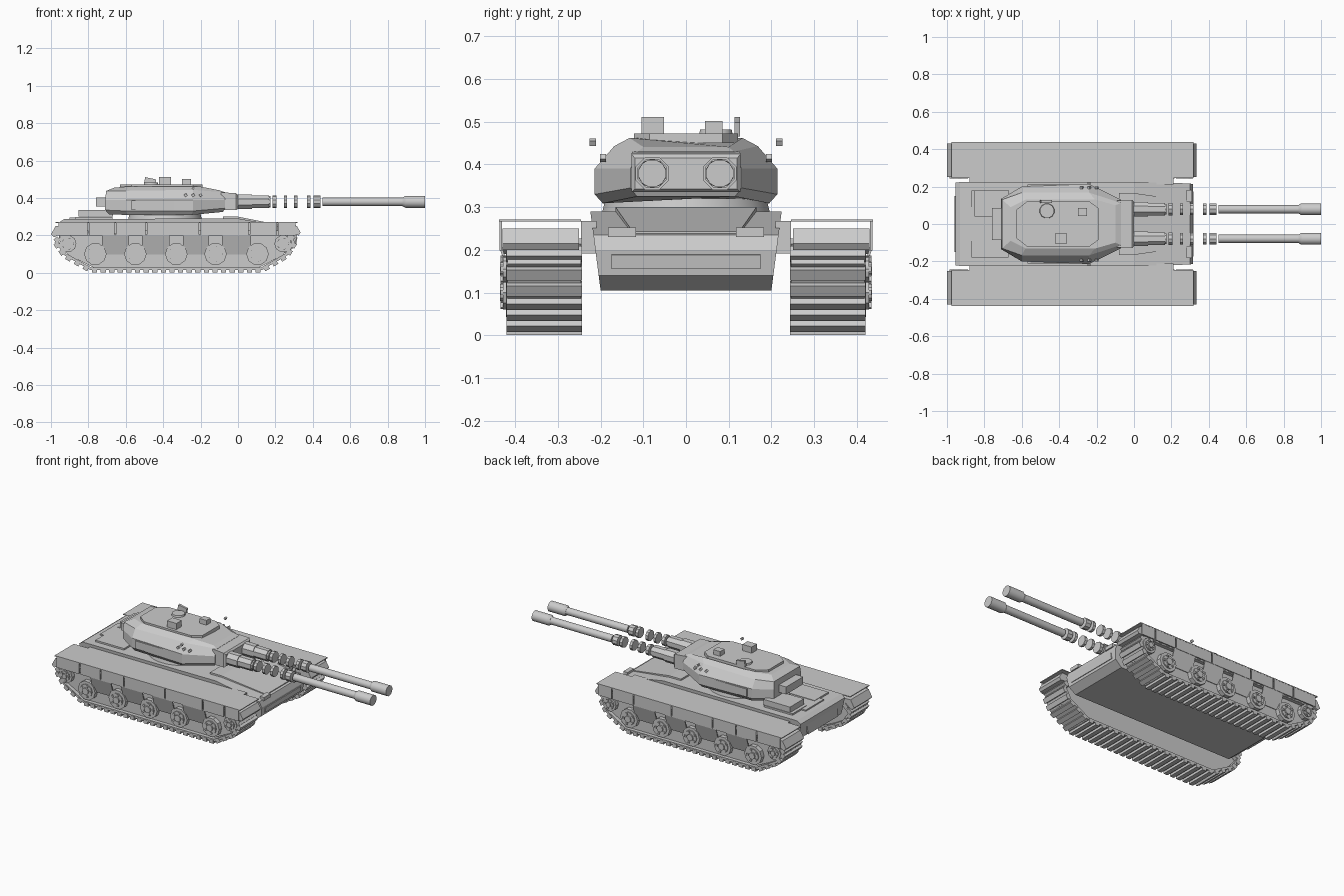
import bpy, bmesh, math
from mathutils import Matrix, Vector

cube = bpy.data.objects.get("Cube")
if cube:
    bpy.data.objects.remove(cube, do_unlink=True)

grey = bpy.data.materials.new("plain_grey")
grey.use_nodes = True
grey.diffuse_color = (0.6, 0.6, 0.6, 1)
grey.node_tree.nodes["Principled BSDF"].inputs["Base Color"].default_value = (0.6, 0.6, 0.6, 1)


def finish(name, bm, smooth=False):
    bmesh.ops.recalc_face_normals(bm, faces=bm.faces)
    mesh = bpy.data.meshes.new(name)
    bm.to_mesh(mesh)
    bm.free()
    mesh.materials.append(grey)
    obj = bpy.data.objects.new(name, mesh)
    bpy.context.collection.objects.link(obj)
    if smooth:
        bpy.ops.object.select_all(action='DESELECT')
        obj.select_set(True)
        bpy.context.view_layer.objects.active = obj
        bpy.ops.object.shade_smooth_by_angle(angle=math.radians(35))
    return obj


def add_box(bm, centre, size, tilt=0, axis='Y'):
    m = (Matrix.Translation(centre) @ Matrix.Rotation(tilt, 4, axis)
         @ Matrix.Diagonal((*size, 1)))
    bmesh.ops.create_cube(bm, size=1, matrix=m)


def box(name, centre, size, tilt=0):
    bm = bmesh.new()
    add_box(bm, centre, size, tilt)
    return finish(name, bm)


def add_tube(bm, axis, start, end, centre, r1, r2=None, sides=8):
    """Closed cylinder or cone along one axis from start to end."""
    mid = Vector(centre)
    mid["XYZ".index(axis)] = (start + end) / 2
    turn = {'X': Matrix.Rotation(math.pi / 2, 4, 'Y'),
            'Y': Matrix.Rotation(-math.pi / 2, 4, 'X'),
            'Z': Matrix.Identity(4)}[axis]
    bmesh.ops.create_cone(bm, cap_ends=True, segments=sides, radius1=r1,
                          radius2=r1 if r2 is None else r2, depth=end - start,
                          matrix=Matrix.Translation(mid) @ turn @ Matrix.Rotation(math.pi / sides, 4, 'Z'))


def loft(name, rings):
    """Skin a stack of point rings and cap both ends."""
    bm = bmesh.new()
    rows = [[bm.verts.new(p) for p in ring] for ring in rings]
    n = len(rows[0])
    for a, b in zip(rows, rows[1:]):
        for i in range(n):
            j = (i + 1) % n
            bm.faces.new((a[i], a[j], b[j], b[i]))
    bm.faces.new(rows[0])
    bm.faces.new(rows[-1])
    return finish(name, bm)


def slab(name, profile, y0, y1):
    return loft(name, [[(x, y, z) for x, z in profile] for y in (y0, y1)])


def outline(half):
    """Mirror half an outline across the centre line."""
    return half + [(x, -y, z) for x, y, z in reversed(half)]


# Hull: side profile, wider towards the deck
hull = [(-.86, .105), (-.94, .17), (-.955, .27), (-.93, .287), (0, .29),
        (.3, .235), (.315, .2), (.305, .14), (.26, .105)]
loft("hull", [[(x, s * (.2 + (z - .105) * .13), z) for x, z in hull] for s in (-1, 1)])
loft("driver_hood", [outline([(x, w, z - .03), (x, w, z)]) for x, w, z in
                     ((-.08, .165, .3), (.0, .165, .3), (.285, .125, .243))])
box("nose_panel", (.311, 0, .172), (.008, .35, .034), .15)
box("rear_panel", (-.95, 0, .215), (.008, .3, .07), .15)
box("engine_deck", (-.8, 0, .29), (.2, .18, .01))
for s, side in ((1, "left"), (-1, "right")):
    box(side + "_headlamp", (.295, s * .15, .241), (.03, .065, .022))
    box(side + "_engine_grille", (-.77, s * .11, .293), (.2, .14, .01))
    box(side + "_sponson", (-.335, s * .228, .23), (1.09, .036, .076))
box("rear_stowage", (-.76, .11, .318), (.185, .14, .035))

# Running gear
path = [Vector((x, 0, z)) for x, z in
        [(-.79, .012), (.13, .012), (.265, .09), (.308, .165), (.27, .215),
         (-.93, .215), (-.982, .165), (-.93, .09)]]
wheel_x = [-.763, -.549, -.33, -.12, .104]
mid = Vector((-.335, 0, .115))
for s, side in ((1, "left"), (-1, "right")):
    slab(side + "_track_frame", [(mid.x + (p.x - mid.x) * .96, mid.z + (p.z - mid.z) * .85) for p in path],
         s * .265, s * .395)
    # Track band with cross bars on the outside
    bm = bmesh.new()
    for a, b in zip(path, path[1:] + path[:1]):
        d = b - a
        tilt = -math.atan2(d.z, d.x)
        inward = Vector((-d.z, 0, d.x)).normalized()
        add_box(bm, (a + b) / 2 + inward * .01 + Vector((0, s * .332, 0)), (d.length, .172, .014), tilt)
        count = max(1, round(d.length / .047))
        for i in range(count):
            p = a + d * ((i + .5) / count)
            add_box(bm, p + Vector((0, s * .332, 0)), (.028, .176, .024), tilt)
    finish(side + "_track", bm)
    # Road wheels and end wheels
    bm = bmesh.new()
    for x, z, r in [(x, .1, .06) for x in wheel_x] + [(-.91, .155, .046), (.24, .155, .046)]:
        c = (x, 0, z)
        for inner, outer, scale in ((.37, .422, 1), (.42, .428, .7), (.425, .436, .35)):
            lo, hi = sorted((s * inner, s * outer))
            add_tube(bm, 'Y', lo, hi, c, r * scale, sides=10)
        for k in range(5):
            a = k * math.tau / 5
            add_box(bm, (x + r * .55 * math.cos(a), s * .428, z + r * .55 * math.sin(a)), (.012, .012, .012), -a)
    finish(side + "_wheels", bm)
    # Thin fender sheet, side skirts and mudguards
    box(side + "_fender", (-.328, s * .342, .269), (1.294, .192, .005))
    bm = bmesh.new()
    seams = [-.965, -.8, -.655, -.49, -.205, .06, .21, .312]
    for a, b in zip(seams, seams[1:]):
        add_box(bm, ((a + b) / 2, s * .434, .234), (b - a - .008, .006, .07))
    finish(side + "_skirt", bm)
    # Lower skirt plates lean inwards behind the wheels
    bm = bmesh.new()
    for a, b in zip(wheel_x, wheel_x[1:]):
        add_box(bm, ((a + b) / 2, s * .417, .152), (b - a - .07, .006, .11), -s * .3, 'X')
    finish(side + "_lower_skirt", bm)
    slab(side + "_front_mudguard", [(.22, .245), (.315, .25), (.335, .215), (.325, .2), (.235, .21)],
         s * .25, s * .43)
    slab(side + "_rear_mudguard", [(-.85, .245), (-.975, .25), (-1, .205), (-.985, .19), (-.95, .205), (-.86, .21)],
         s * .25, s * .43)

# Turret shell: stacked outlines
loft("turret", [
    outline([(-.69, .12, .312), (-.59, .185, .309), (-.25, .195, .309), (-.08, .115, .325)]),
    outline([(-.71, .135, .335), (-.6, .2, .33), (-.24, .214, .33), (-.07, .13, .345)]),
    outline([(-.71, .135, .39), (-.6, .2, .39), (-.24, .214, .39), (-.07, .13, .39)]),
    outline([(-.705, .13, .437), (-.6, .168, .438), (-.24, .168, .443), (-.07, .112, .43)]),
    outline([(-.66, .09, .455), (-.58, .13, .462), (-.21, .132, .462), (-.1, .1, .441)])])
loft("turret_roof", [outline([(-.63, .075, z), (-.57, .122, z), (-.24, .122, z), (-.19, .085, z)])
                     for z in (.45, .472)])
bm = bmesh.new()
add_tube(bm, 'Z', .28, .32, (-.39, 0, 0), .2, .19, 24)
finish("turret_ring", bm, True)
box("turret_rear_bin", (-.732, 0, .378), (.055, .17, .047))
for s, side in ((1, "left"), (-1, "right")):
    box(side + "_turret_panel", (-.42, s * .205, .36), (.3, .01, .05))
    bm = bmesh.new()
    for x in (-.28, -.24, -.2):
        add_box(bm, (x, s * .194, .415), (.014, .014, .014), -.6)
    finish(side + "_smoke_launchers", bm)
    box(side + "_marker", (-.24, s * .218, .452), (.012, .015, .014), .5)

# Roof fittings
bm = bmesh.new()
add_tube(bm, 'Z', .465, .482, (-.465, .07, 0), .042, .038, 12)
finish("hatch", bm, True)
box("sight_housing", (-.39, -.078, .491), (.065, .052, .04))
box("periscope", (-.275, .065, .486), (.048, .042, .032))
box("gun_mount", (-.47, .12, .488), (.06, .014, .034), .2)

# Twin guns with separated recoil rings
loft("mantlet", [outline([(x, w, lo), (x, w, hi)]) for x, w, lo, hi in
                 ((-.09, .125, .335, .43), (-.01, .128, .335, .425), (0, .12, .342, .415))])
for s, side in ((1, "left"), (-1, "right")):
    c = (0, s * .079, .379)
    bm = bmesh.new()
    add_tube(bm, 'X', -.03, .075, c, .042)
    add_tube(bm, 'X', .075, .165, c, .037)
    finish(side + "_gun_sleeve", bm)
    bm = bmesh.new()
    for a, b, r in ((.165, .175, .03), (.185, .205, .034), (.245, .262, .033), (.3, .318, .033),
                    (.37, .388, .033), (.405, .44, .033)):
        add_tube(bm, 'X', a, b, c, r, sides=10)
    finish(side + "_recoil_rings", bm)
    bm = bmesh.new()
    add_tube(bm, 'X', .452, .895, c, .023, .023, 12)
    add_tube(bm, 'X', .88, .895, c, .024, .033, 12)
    add_tube(bm, 'X', .895, 1, c, .033, sides=12)
    finish(side + "_barrel", bm, True)
